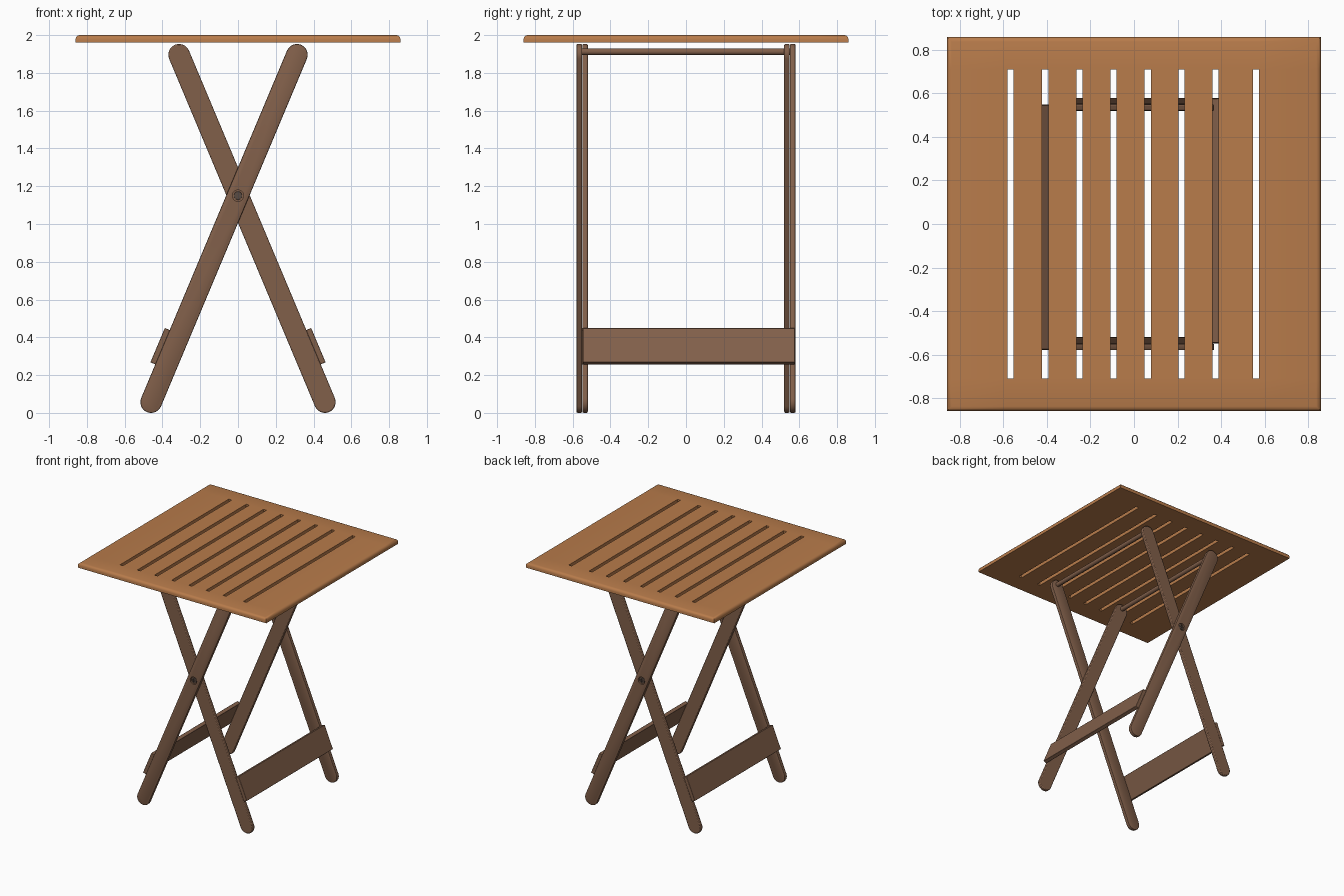
import bpy, bmesh, math
from mathutils import Vector, Matrix

if "Cube" in bpy.data.objects:
    bpy.data.objects.remove(bpy.data.objects["Cube"])


def material(name, rgb):
    m = bpy.data.materials.new(name)
    m.diffuse_color = (*rgb, 1)
    m.use_nodes = True
    m.node_tree.nodes["Principled BSDF"].inputs["Base Color"].default_value = m.diffuse_color
    return m


TOP = material("light_wood", (0.48, 0.20, 0.07))
LEG = material("dark_wood", (0.22, 0.115, 0.068))
METAL = material("dark_metal", (0.10, 0.07, 0.055))


def finish(name, bm, mat, bevel=0):
    bmesh.ops.recalc_face_normals(bm, faces=bm.faces)
    me = bpy.data.meshes.new(name)
    bm.to_mesh(me)
    bm.free()
    ob = bpy.data.objects.new(name, me)
    bpy.context.collection.objects.link(ob)
    me.materials.append(mat)
    if bevel:
        b = ob.modifiers.new("bevel", 'BEVEL')
        b.width, b.segments, b.limit_method = bevel, 2, 'ANGLE'
        b.angle_limit = math.radians(40)
    return ob


def prism(name, pts, y0, y1, mat, bevel=0):
    """Extrude an (x, z) outline from y0 to y1."""
    bm = bmesh.new()
    f = bm.faces.new([bm.verts.new((x, y0, z)) for x, z in pts])
    r = bmesh.ops.extrude_face_region(bm, geom=[f])
    vs = [v for v in r["geom"] if isinstance(v, bmesh.types.BMVert)]
    bmesh.ops.translate(bm, verts=vs, vec=(0, y1 - y0, 0))
    return finish(name, bm, mat, bevel)


def circle(cx, cz, r, n=24):
    return [(cx + r * math.cos(2 * math.pi * i / n), cz + r * math.sin(2 * math.pi * i / n))
            for i in range(n)]


def rect(cx, cz, hx, hz):
    return [(cx - hx, cz - hz), (cx + hx, cz - hz), (cx + hx, cz + hz), (cx - hx, cz + hz)]


def cut(ob, cutter):
    m = ob.modifiers.new("cut", 'BOOLEAN')
    m.operation, m.solver, m.object = 'DIFFERENCE', 'EXACT', cutter
    cutter.hide_render = True
    bpy.context.view_layer.update()
    ev = ob.evaluated_get(bpy.context.evaluated_depsgraph_get())
    me = bpy.data.meshes.new_from_object(ev)
    ob.modifiers.clear()
    ob.data = me
    bpy.data.objects.remove(cutter)


# slatted tabletop: grid of cells with the slots left open
slots = [-0.567, -0.408, -0.251, -0.094, 0.063, 0.219, 0.374, 0.56]
xs = [-0.86] + [s + d for s in slots for d in (-0.014, 0.014)] + [0.86]
ys = [-0.86, -0.71, 0.71, 0.86]
bm = bmesh.new()
grid = [[bm.verts.new((x, y, 1.96)) for y in ys] for x in xs]
for i in range(len(xs) - 1):
    for j in range(3):
        if not (i % 2 == 1 and j == 1):
            bm.faces.new((grid[i][j], grid[i + 1][j], grid[i + 1][j + 1], grid[i][j + 1]))
r = bmesh.ops.extrude_face_region(bm, geom=bm.faces[:])
bmesh.ops.translate(bm, verts=[v for v in r["geom"] if isinstance(v, bmesh.types.BMVert)],
                    vec=(0, 0, 0.04))
# rounded upper rim
rim = [e for e in bm.edges if all(v.co.z > 1.99 for v in e.verts) and
       any(all(abs(abs(v.co[k]) - 0.86) < 1e-4 for v in e.verts) for k in (0, 1))]
bmesh.ops.bevel(bm, geom=rim, offset=0.022, segments=3, profile=0.5, affect='EDGES')
finish("tabletop", bm, TOP)

# two crossing leg frames, s = side the frame's feet stand on
R = 0.057
FOOT, HEAD = Vector((0.46, R)), Vector((-0.312, 1.896))
AXIS = (HEAD - FOOT).normalized()
OUT = Vector((AXIS.y, -AXIS.x))


def leg_point(along, offset, s):
    p = FOOT + AXIS * along + OUT * offset
    return (s * p.x, p.y)


LENGTH = (HEAD - FOOT).length
capsule = [(LENGTH + R * math.sin(a), R * math.cos(a)) for a in
           [math.pi * i / 12 for i in range(13)]]
capsule += [(-R * math.sin(a), -R * math.cos(a)) for a in
            [math.pi * i / 12 for i in range(13)]]

for s, label, layers in ((-1, "left", ((-0.58, -0.55), (0.52, 0.549))),
                         (1, "right", ((-0.549, -0.52), (0.55, 0.58)))):
    outline = [leg_point(a, o, s) for a, o in capsule]
    for end, (y0, y1) in zip(("front", "back"), layers):
        leg = prism(f"{label}_{end}_leg", outline, y0, y1, LEG, 0.006)
        # recess for the pivot screw in the outer legs
        if y0 == -0.58:
            cut(leg, prism("cutter", circle(0, 1.15, 0.03), -0.6, -0.566, LEG))
        elif y1 == 0.58:
            cut(leg, prism("cutter", circle(0, 1.15, 0.03), 0.566, 0.6, LEG))
    ya, yb = layers[0][0] + 0.003, layers[1][1] - 0.003
    # lower stretcher board on the outer edge of the legs
    board = [leg_point(a, o, s) for a, o in
             ((0.193, R - 0.002), (0.39, R - 0.002), (0.39, 0.085), (0.193, 0.085))]
    prism(f"{label}_stretcher", board, ya, yb, LEG, 0.003)
    # round rail joining the leg tops
    prism(f"{label}_top_rail", circle(-s * 0.315, 1.912, 0.018, 20), ya + 0.01, yb - 0.01, LEG)

# cross-slotted pivot screws
for s, label in ((-1, "front"), (1, "back")):
    head = prism(f"{label}_pivot_screw", circle(0, 1.15, 0.022), s * 0.56, s * 0.574, METAL, 0.003)
    for hx, hz in ((0.014, 0.003), (0.003, 0.014)):
        cut(head, prism("cutter", rect(0, 1.15, hx, hz), s * 0.569, s * 0.6, METAL))

# smooth curved surfaces, keep hard edges
for ob in bpy.context.scene.objects:
    ob.select_set(True)
    bpy.context.view_layer.objects.active = ob
bpy.ops.object.shade_smooth_by_angle(angle=math.radians(32))
